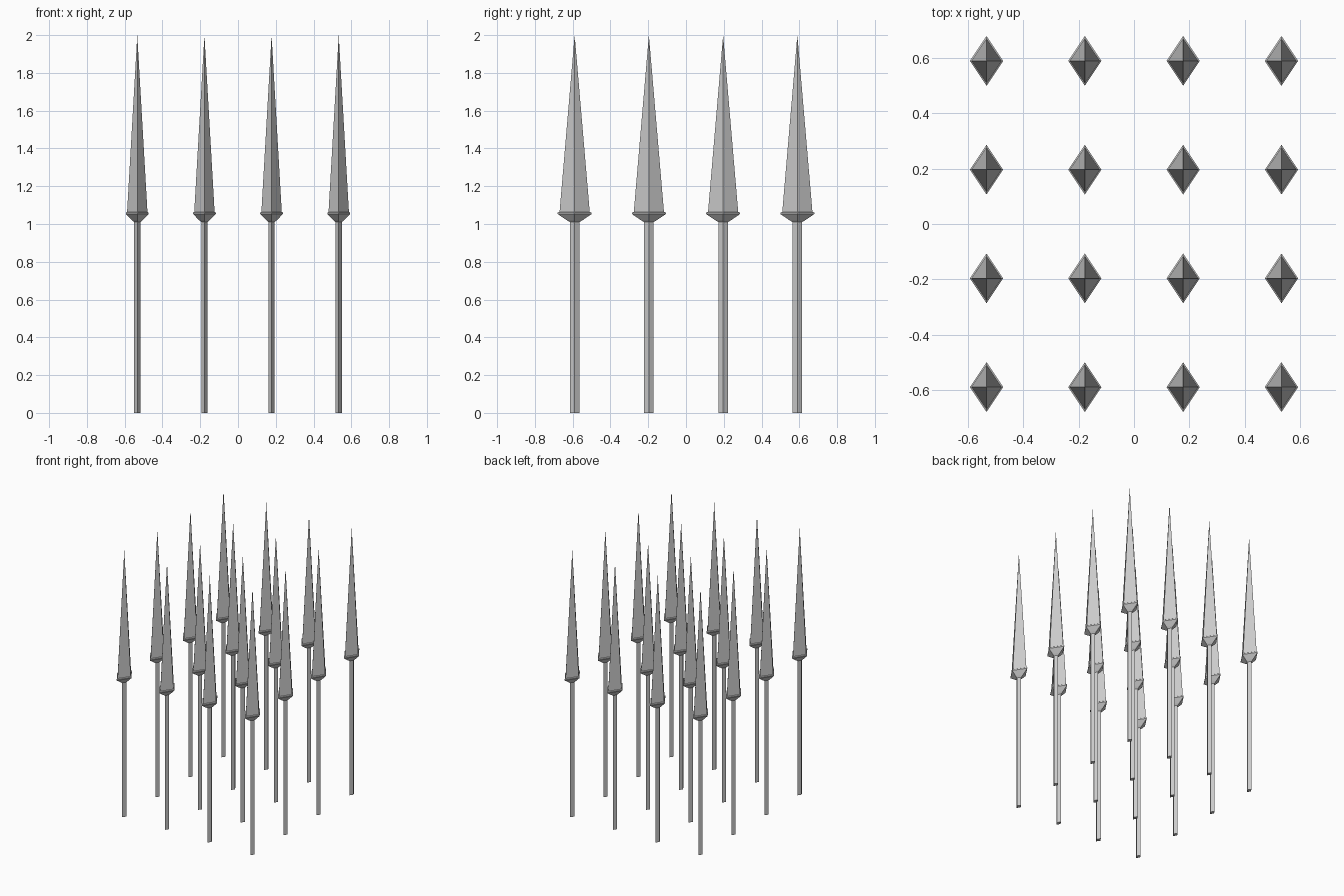
import bpy
import bmesh

cube = bpy.data.objects.get("Cube")
if cube:
    bpy.data.objects.remove(cube, do_unlink=True)

# Single metal colour
steel = bpy.data.materials.new("grey_steel")
steel.use_nodes = True
steel.diffuse_color = (0.6, 0.6, 0.6, 1)
steel.node_tree.nodes["Principled BSDF"].inputs["Base Color"].default_value = (0.6, 0.6, 0.6, 1)


def diamond_loft(name, profile):
    """Stack diamond sections given as (half width x, half depth y, z)."""
    bm = bmesh.new()
    rings = []
    for w, d, z in profile:
        if w == 0:
            rings.append([bm.verts.new((0, 0, z))])
        else:
            rings.append([bm.verts.new(p) for p in ((w, 0, z), (0, d, z), (-w, 0, z), (0, -d, z))])
    for low, high in zip(rings, rings[1:]):
        for i in range(4):
            j = (i + 1) % 4
            top = [high[0]] if len(high) == 1 else [high[j], high[i]]
            bm.faces.new([low[i], low[j]] + top)
    bm.faces.new(rings[0][::-1])
    if len(rings[-1]) == 4:
        bm.faces.new(rings[-1])
    mesh = bpy.data.meshes.new(name)
    bm.to_mesh(mesh)
    bm.free()
    mesh.materials.append(steel)
    return mesh


# Shaft, flared collar and long pointed blade
parts = {
    "shaft": diamond_loft("shaft", [(0.0165, 0.025, 0), (0.0165, 0.025, 1.02)]),
    "collar": diamond_loft("collar", [(0.0165, 0.025, 1.01), (0.03, 0.045, 1.022),
                                      (0.06, 0.09, 1.053), (0.06, 0.09, 1.06),
                                      (0.054, 0.08, 1.064)]),
    "blade": diamond_loft("blade", [(0.054, 0.08, 1.062), (0, 0, 2)]),
}

# Four by four grid of spikes sharing the same meshes
for row in range(4):
    for col in range(4):
        for name, mesh in parts.items():
            spike = bpy.data.objects.new(f"{name}_{row + 1}_{col + 1}", mesh)
            spike.location = ((col - 1.5) * 0.3555, (row - 1.5) * 0.393, 0)
            bpy.context.collection.objects.link(spike)
